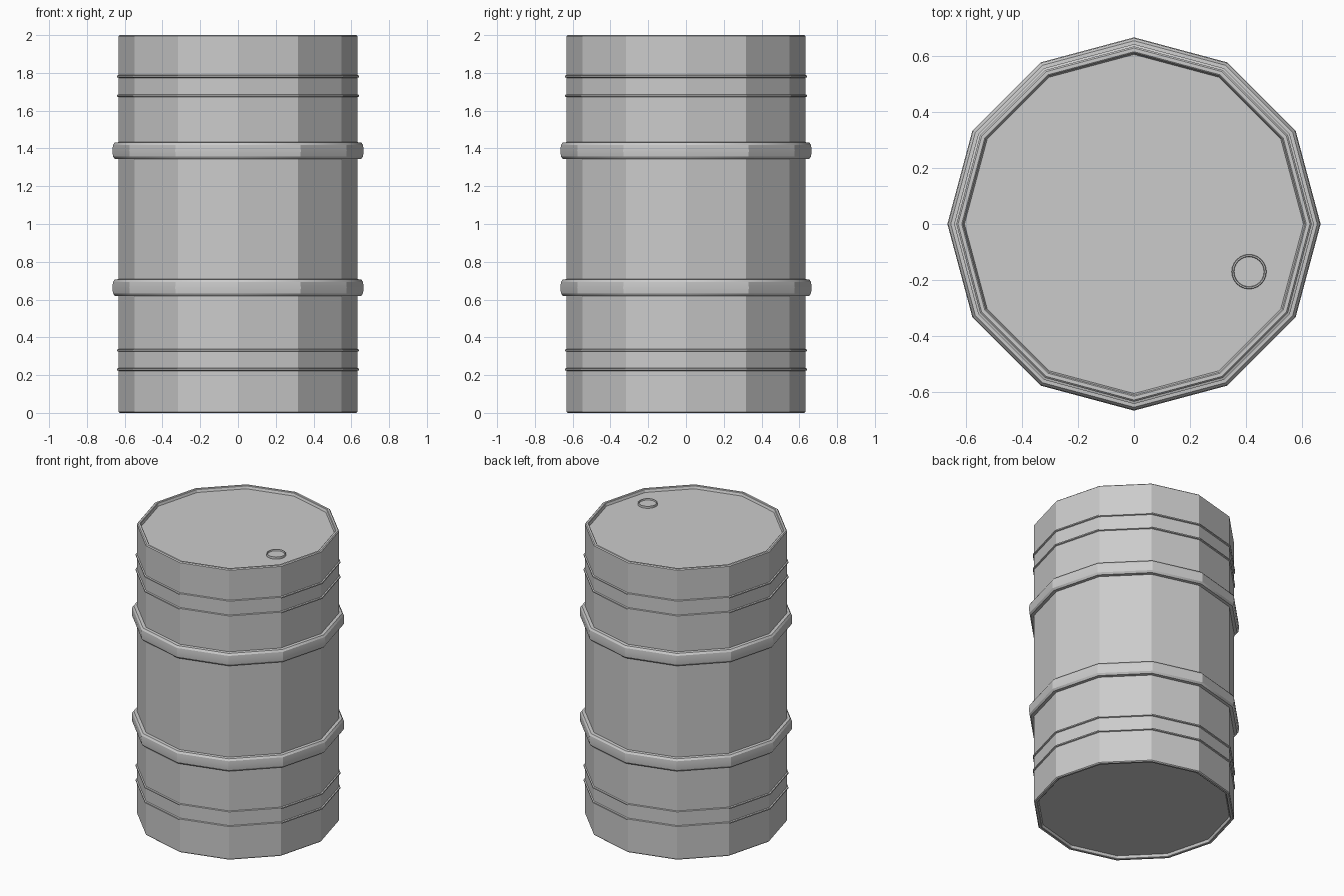
import bpy, bmesh, math

if "Cube" in bpy.data.objects:
    bpy.data.objects.remove(bpy.data.objects["Cube"])


def lathe(name, profile, sides, centre=(0, 0, 0)):
    """Revolve (radius, z) points around z; both ends are closed with a flat face."""
    bm = bmesh.new()
    rings = []
    for r, z in profile:
        rings.append([bm.verts.new((r * math.cos(2 * math.pi * i / sides),
                                    r * math.sin(2 * math.pi * i / sides), z))
                      for i in range(sides)])
    for a, b in zip(rings, rings[1:]):
        for i in range(sides):
            j = (i + 1) % sides
            bm.faces.new((a[i], a[j], b[j], b[i]))
    bm.faces.new(rings[0][::-1])
    bm.faces.new(rings[-1])
    mesh = bpy.data.meshes.new(name)
    bm.to_mesh(mesh)
    bm.free()
    obj = bpy.data.objects.new(name, mesh)
    obj.location = centre
    bpy.context.collection.objects.link(obj)
    bpy.ops.object.select_all(action='DESELECT')
    obj.select_set(True)
    bpy.context.view_layer.objects.active = obj
    bpy.ops.object.shade_smooth_by_angle(angle=math.radians(28))
    return obj


R = 0.633


def bead(z):
    # thin pressed ridge
    return [(R, z - 0.007), (0.641, z - 0.004), (0.641, z + 0.004), (R, z + 0.007)]


def hoop(z):
    # wide rounded rolling hoop
    return [(R, z - 0.045), (0.653, z - 0.043), (0.662, z - 0.03), (0.665, z),
            (0.662, z + 0.03), (0.653, z + 0.043), (R, z + 0.045)]


# Drum body with recessed base and lid
lower_rim = [(0.604, 0.02), (0.61, 0.003), (0.614, 0), (0.627, 0), (R, 0.006)]
upper_rim = [(r, 2 - z) for r, z in reversed(lower_rim)]
profile = (lower_rim + bead(0.23) + bead(0.331) + hoop(0.663)
           + hoop(1.388) + bead(1.679) + bead(1.781) + upper_rim)
lathe("drum_body", profile, 12)

# Filler cap on the lid
lathe("filler_cap", [(0.062, -0.005), (0.062, 0.01), (0.06, 0.013),
                     (0.055, 0.013), (0.053, 0.004)], 24, (0.41, -0.17, 1.98))
